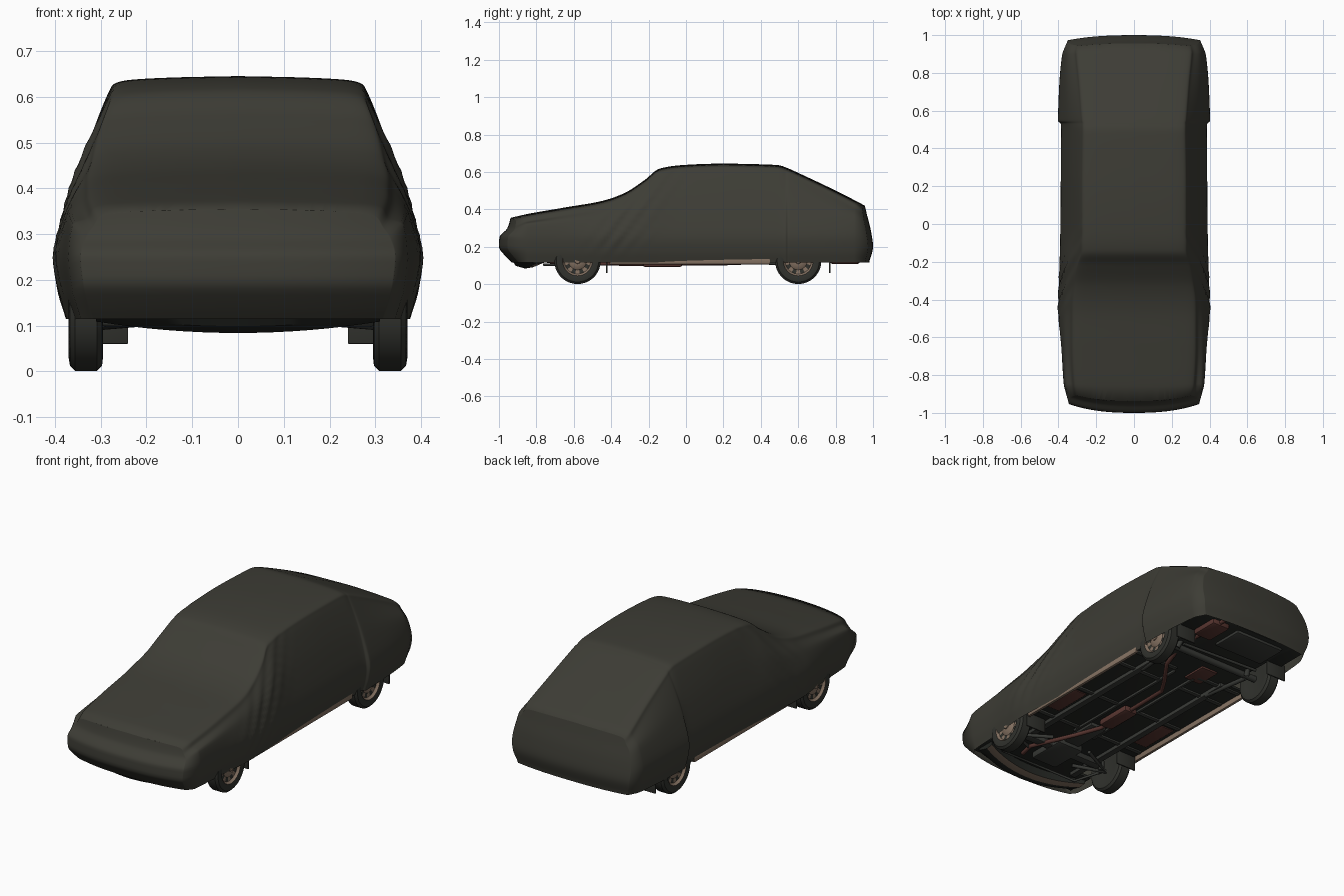
import bpy, bmesh, math
from mathutils import Vector

if "Cube" in bpy.data.objects:
    bpy.data.objects.remove(bpy.data.objects["Cube"])

def mat(name, c):
    m = bpy.data.materials.new(name)
    m.diffuse_color = (*c, 1)
    m.use_nodes = True
    m.node_tree.nodes["Principled BSDF"].inputs["Base Color"].default_value = m.diffuse_color
    return m

COVER = mat("cover_cloth", (0.047, 0.046, 0.036))
RUBBER = mat("tyre_rubber", (0.030, 0.031, 0.026))
FLOOR = mat("underbody_black", (0.018, 0.020, 0.017))
STEEL = mat("chassis_grey", (0.040, 0.042, 0.037))
TAN = mat("dusty_tan", (0.23, 0.165, 0.12))
RUST = mat("exhaust_rust", (0.10, 0.037, 0.030))

def finish(name, bm, mats, angle=35):
    bmesh.ops.remove_doubles(bm, verts=bm.verts, dist=0.0004)
    bmesh.ops.recalc_face_normals(bm, faces=bm.faces)
    me = bpy.data.meshes.new(name)
    bm.to_mesh(me)
    bm.free()
    ob = bpy.data.objects.new(name, me)
    bpy.context.collection.objects.link(ob)
    for m in mats:
        me.materials.append(m)
    bpy.ops.object.select_all(action='DESELECT')
    ob.select_set(True)
    bpy.context.view_layer.objects.active = ob
    bpy.ops.object.shade_smooth_by_angle(angle=math.radians(angle))
    return ob

def box(name, x, y, z, m, mirror=False, bev=0.004):
    bm = bmesh.new()
    bmesh.ops.create_cube(bm, size=1)
    for v in bm.verts:
        v.co = [(a + b) / 2 + c * (b - a) for (a, b), c in zip((x, y, z), v.co)]
    if bev:
        bmesh.ops.bevel(bm, geom=bm.edges[:], offset=bev, segments=2, affect='EDGES', profile=0.5)
    ob = finish(name, bm, [m])
    if mirror:
        ob.modifiers.new("mirror", 'MIRROR')
    return ob

def tube(name, pts, r, m, mirror=False):
    cu = bpy.data.curves.new(name, 'CURVE')
    cu.dimensions = '3D'
    cu.bevel_depth, cu.bevel_resolution, cu.use_fill_caps = r, 3, True
    sp = cu.splines.new('POLY')
    sp.points.add(len(pts) - 1)
    for p, q in zip(sp.points, pts):
        p.co = (*q, 1)
    cu.materials.append(m)
    ob = bpy.data.objects.new(name, cu)
    bpy.context.collection.objects.link(ob)
    if mirror:
        ob.modifiers.new("mirror", 'MIRROR')
    return ob

def smooth(rows, n):
    """Monotone cubic resampling of rows of numbers."""
    def slope(k, c):
        if k == 0 or k == len(rows) - 1:
            a, b = (0, 1) if k == 0 else (k - 1, k)
            return rows[b][c] - rows[a][c]
        a, b = rows[k][c] - rows[k - 1][c], rows[k + 1][c] - rows[k][c]
        return 0 if a * b <= 0 else 2 * a * b / (a + b)
    out = []
    for k in range(len(rows) - 1):
        for j in range(n):
            t = j / n
            out.append([(2*t**3 - 3*t*t + 1) * rows[k][c] + (t**3 - 2*t*t + t) * slope(k, c)
                        + (3*t*t - 2*t**3) * rows[k+1][c] + (t**3 - t*t) * slope(k+1, c)
                        for c in range(len(rows[0]))])
    return out + [list(rows[-1])]

def lookup(table, z):
    if z >= table[0][0]:
        return table[0][1]
    for (a, p), (b, q) in zip(table, table[1:]):
        if z >= b:
            return p + (q - p) * (a - z) / (a - b)
    return table[-1][1]

# ---- cloth cover: y, top z, top half width, shoulder half width, shoulder z, widest half width
stations = [(-.93, .355, .315, .335, .29, .345), (-.86, .373, .325, .36, .32, .37),
            (-.65, .41, .335, .368, .34, .385), (-.45, .445, .335, .37, .36, .402),
            (-.33, .487, .325, .368, .38, .398), (-.22, .558, .305, .362, .41, .395),
            (-.14, .618, .285, .35, .44, .392), (-.02, .637, .282, .345, .44, .39),
            (.20, .645, .282, .345, .44, .388), (.49, .637, .278, .345, .43, .386),
            (.53, .626, .278, .346, .43, .388), (.55, .618, .281, .354, .425, .403),
            (.75, .525, .297, .358, .39, .395), (.91, .445, .312, .352, .36, .377),
            (.96, .42, .305, .335, .34, .352)]
nose = smooth([(.365, -.935), (.30, -.955), (.25, -.998), (.20, -1.0), (.15, -.965), (.11, -.925)], 6)
tail = smooth([(.425, .955), (.37, .968), (.28, .99), (.20, 1.0), (.12, .98)], 6)

def ring(s):
    y, zt, wt, ws, zs, wm = s
    pts = [(0, zt), (wt * .5, zt - .003), (wt * .86, zt - .009), (wt * .965, zt - .018), (wt * 1.01, zt - .04),
           (ws, zs), (wm, .25), (wm - .008, .18), (wm - .027, .115)]
    out = []
    for x, z in smooth(pts, 5):
        # folds fanning down from the windscreen pillar
        p = y + .12 - .75 * (z - .6)
        mask = math.exp(-((p - .0) / .13) ** 2) * max(0, min(1, (zt - z) * 8)) * max(0, min(1, (z - .14) * 6))
        x += mask * .006 * math.sin(p * 75) * (x > .2)
        out.append(Vector((x, y, z)))
    return out

fine = smooth(stations, 9)
rings = [ring(s) for s in fine if -.87 < s[0] < .915]
def cap(s, table, bow, w):
    caps = []
    for k in range(13):
        f = math.cos(k / 12 * math.pi / 2)
        caps.append([Vector((p.x * f, lookup(table, p.z) + bow * abs(p.x * f / w) ** 2.5, p.z)) for p in ring(s)])
    return caps
rings = cap(stations[0], nose, .045, .34)[::-1] + rings + cap(stations[-1], tail, -.025, .34)
bm = bmesh.new()
grid = [[bm.verts.new(p) for p in r] for r in rings]
for a, b in zip(grid, grid[1:]):
    for k in range(len(a) - 1):
        bm.faces.new((a[k], a[k+1], b[k+1], b[k]))
bmesh.ops.dissolve_degenerate(bm, dist=0.0003, edges=bm.edges)
cover = finish("car_cover", bm, [COVER], 60)
md = cover.modifiers.new("mirror", 'MIRROR')
md.use_clip = True

# ---- wheels: lathed tyre and rim around the x axis
profile = [(-.032, .075, 0), (-.037, .095, 0), (-.035, .113, 0), (-.024, .124, 0), (.024, .124, 0),
           (.035, .113, 0), (.038, .095, 0), (.034, .080, 0), (.030, .078, 1), (.022, .070, 1),
           (.020, .048, 1), (.030, .032, 1), (.031, .016, 1), (.036, .014, 1), (.036, 0, 1)]
def wheel(name, side, y):
    bm = bmesh.new()
    n = 36
    def at(k, x, r):
        a = 2 * math.pi * k / n
        return bm.verts.new((side * (.332 + x), y + r * math.cos(a), .125 + r * math.sin(a)))
    loops = [[at(k, x, r) for k in range(n)] for x, r, _ in profile[:-1]]
    for i, (a, b) in enumerate(zip(loops, loops[1:])):
        for k in range(n):
            f = bm.faces.new((a[k], a[(k+1) % n], b[(k+1) % n], b[k]))
            slot = i == 9 and k % 4 < 2
            f.material_index = 0 if slot else profile[i + 1][2]
    bm.faces.new(loops[-1]).material_index = 1
    bm.faces.new(loops[0]).material_index = 0
    finish(name, bm, [RUBBER, TAN])

for side, sn in ((1, "right"), (-1, "left")):
    wheel("front_wheel_" + sn, side, -.58)
    wheel("rear_wheel_" + sn, side, .60)

# ---- mud flaps
box("front_mud_flap", (.24, .36), (-.428, -.420), (.06, .15), RUBBER, True, .002)
box("rear_mud_flap", (.24, .36), (.765, .773), (.06, .15), RUBBER, True, .002)

# ---- floor pan, leaving wheel wells open
box("centre_floor", (-.25, .25), (-.90, .95), (.135, .15), FLOOR)
box("cabin_floor", (.24, .362), (-.42, .45), (.135, .15), FLOOR, True)
box("rear_floor", (.24, .335), (.77, .95), (.135, .15), FLOOR, True)
box("front_floor", (.24, .325), (-.89, -.73), (.135, .15), FLOOR, True)
box("front_well_wall", (.245, .25), (-.74, -.42), (.14, .30), FLOOR, True, 0)
box("rear_well_wall", (.245, .25), (.44, .77), (.14, .30), FLOOR, True, 0)
box("front_well_roof", (.245, .35), (-.74, -.42), (.29, .30), FLOOR, True, 0)
box("rear_well_roof", (.245, .35), (.44, .77), (.29, .30), FLOOR, True, 0)
box("sill", (.350, .366), (-.41, .45), (.106, .137), TAN, True)
box("floor_rail", (.20, .235), (-.75, .45), (.115, .137), STEEL, True)
box("tunnel_edge", (.055, .07), (-.40, .40), (.122, .137), STEEL, True)
for k, y in enumerate((-.36, -.05, .28, .42)):
    box("floor_rib_%d" % k, (.07, .345), (y - .012, y + .012), (.125, .137), STEEL, True)
box("floor_patch", (.25, .33), (-.30, -.08), (.130, .137), RUST, True, .002)
box("centre_patch", (-.12, -.02), (.38, .52), (.125, .137), RUST, False, .002)

# ---- front valance, sump and crossmember
bm = bmesh.new()
cols = []
for k in range(17):
    x = -.31 + .62 * k / 16
    q = (x / .31) ** 2
    y, lift = -.94 + .06 * q, .025 * q
    cols.append([bm.verts.new((x, y + dy, z + lift * w)) for dy, z, w in
                 ((0, .14, 0), (.03, .098, 1), (.08, .084, 1), (.12, .09, 1), (.12, .14, 0))])
for a, b in zip(cols, cols[1:]):
    for j in range(5):
        bm.faces.new((a[j], a[(j+1) % 5], b[(j+1) % 5], b[j])).material_index = 1 if j == 2 else 0
bm.faces.new(cols[0])
bm.faces.new(cols[-1])
finish("front_valance", bm, [FLOOR, TAN])
box("engine_sump", (-.08, .08), (-.72, -.50), (.10, .14), STEEL, False, .012)
box("gearbox", (-.05, .05), (-.50, -.28), (.115, .14), STEEL, False, .01)
box("front_crossmember", (-.25, .25), (-.60, -.555), (.105, .135), STEEL)

# ---- suspension and axles
tube("front_lower_arm", [(.12, -.50, .115), (.30, -.58, .10), (.14, -.66, .115)], .010, STEEL, True)
tube("front_anti_roll_bar", [(.29, -.59, .105), (.24, -.76, .105), (-.24, -.76, .105), (-.29, -.59, .105)], .007, STEEL)
tube("front_strut", [(.27, -.58, .10), (.255, -.57, .28)], .016, STEEL, True)
tube("rear_axle", [(-.31, .60, .125), (.31, .60, .125)], .018, STEEL)
tube("rear_trailing_arm", [(.24, .60, .11), (.21, .32, .12)], .012, STEEL, True)
tube("rear_track_rod", [(-.24, .68, .12), (.22, .66, .115)], .008, STEEL)
tube("rear_damper", [(.23, .62, .11), (.20, .70, .24)], .014, STEEL, True)

# ---- exhaust
tube("exhaust_pipe", [(.12, -.74, .125), (.155, -.64, .11), (.05, -.40, .11), (0, -.26, .108), (0, .22, .112), (.05, .30, .115),
                      (.15, .44, .12), (.17, .55, .15), (.18, .68, .15), (.20, .76, .13), (.20, .97, .128)], .011, RUST)
box("centre_silencer", (-.04, .04), (-.23, -.02), (.092, .128), RUST, False, .012)
box("rear_silencer", (.14, .25), (.77, .93), (.108, .15), RUST, False, .014)
# ---- fuel tank
box("fuel_tank", (-.22, .08), (.74, .92), (.118, .14), STEEL, False, .01)
